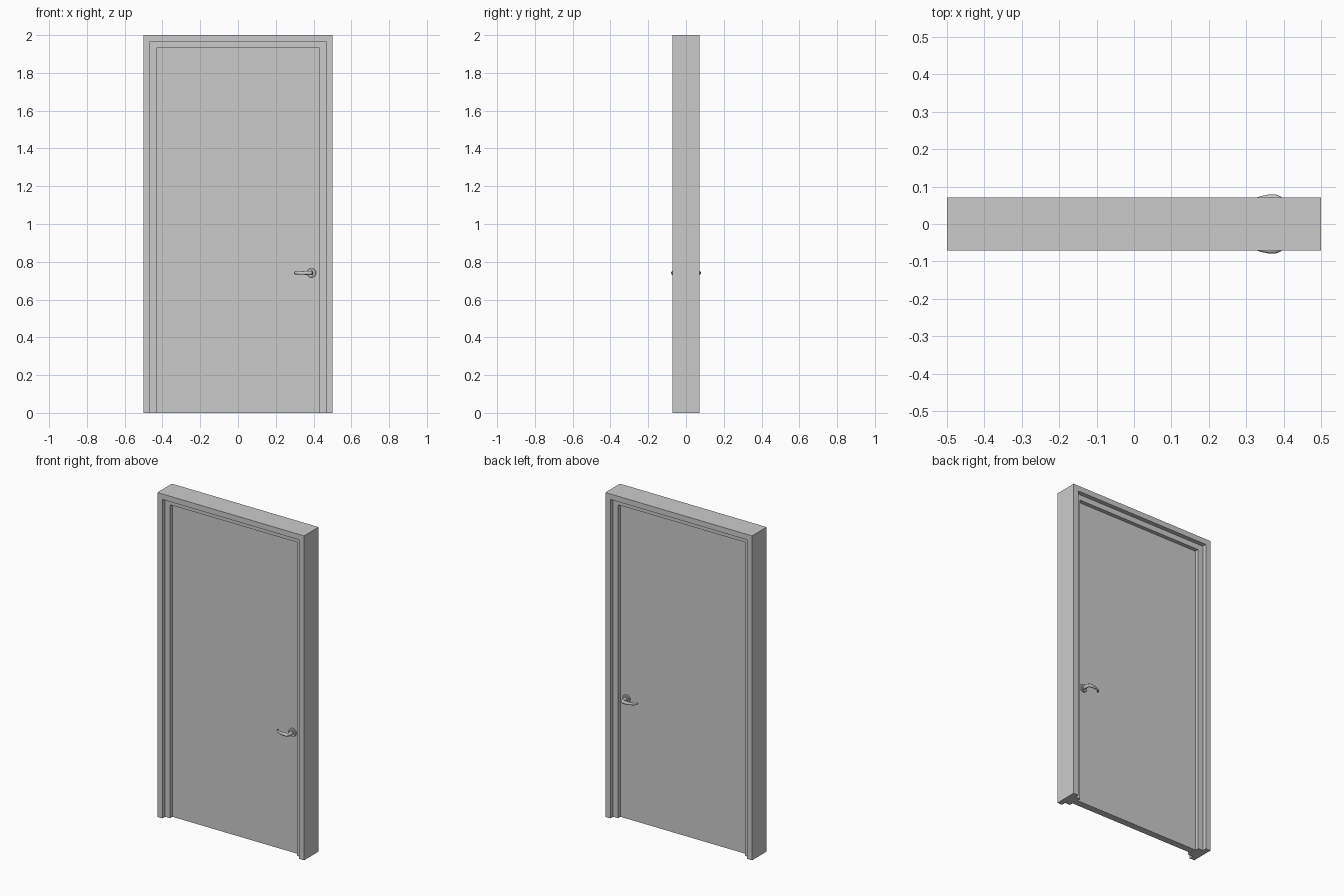
import bpy, bmesh, math
from mathutils import Vector, Matrix

if "Cube" in bpy.data.objects:
    bpy.data.objects.remove(bpy.data.objects["Cube"])

DOOR_Y = 0.021           # half thickness of the leaf
HX, HZ = 0.389, 0.741    # handle centre


def make(name, bm, smooth=False):
    bmesh.ops.recalc_face_normals(bm, faces=bm.faces)
    me = bpy.data.meshes.new(name)
    bm.to_mesh(me)
    bm.free()
    ob = bpy.data.objects.new(name, me)
    bpy.context.collection.objects.link(ob)
    if smooth:
        bpy.ops.object.select_all(action='DESELECT')
        ob.select_set(True)
        bpy.context.view_layer.objects.active = ob
        bpy.ops.object.shade_smooth_by_angle(angle=math.radians(40))
    return ob


def loft(bm, rings):
    # skin consecutive closed rings and cap both ends
    vs = [[bm.verts.new(p) for p in r] for r in rings]
    n = len(vs[0])
    for a, b in zip(vs, vs[1:]):
        for i in range(n):
            j = (i + 1) % n
            bm.faces.new((a[i], a[j], b[j], b[i]))
    bm.faces.new(vs[0])
    bm.faces.new(vs[-1])


def box(name, lo, hi):
    lo, hi = Vector(lo), Vector(hi)
    bm = bmesh.new()
    bmesh.ops.create_cube(bm, size=1)
    bmesh.ops.scale(bm, vec=hi - lo, verts=bm.verts)
    bmesh.ops.translate(bm, vec=(lo + hi) / 2, verts=bm.verts)
    return make(name, bm)


# frame: stepped profile (inset, y) swept with mitres up, across and down
half = [(0.0, 0.071), (0.034, 0.071), (0.034, 0.044), (0.068, 0.044)]
profile = half + [(i, -y) for i, y in reversed(half)]
bm = bmesh.new()
loft(bm, [
    [(-0.5 + i, y, 0) for i, y in profile],
    [(-0.5 + i, y, 2 - i) for i, y in profile],
    [(0.5 - i, y, 2 - i) for i, y in profile],
    [(0.5 - i, y, 0) for i, y in profile],
])
make("door_frame", bm)

# leaf and latch plate on its closing edge
box("door_leaf", (-0.431, -DOOR_Y, 0), (0.431, DOOR_Y, 1.931))
box("latch_plate", (0.427, -0.012, HZ - 0.018), (0.433, 0.012, HZ + 0.018))

# lever centreline: x offset, distance from y = 0, half thickness, half height
LEVER = [
    (0.000, 0.020, 0.0095, 0.0105),
    (0.000, 0.058, 0.0095, 0.0105),
    (-0.003, 0.067, 0.0095, 0.0105),
    (-0.011, 0.0705, 0.0085, 0.0105),
    (-0.030, 0.0715, 0.0070, 0.0100),
    (-0.048, 0.0690, 0.0060, 0.0090),
    (-0.064, 0.0645, 0.0050, 0.0080),
    (-0.077, 0.0580, 0.0045, 0.0075),
    (-0.085, 0.0500, 0.0040, 0.0070),
    (-0.087, 0.0420, 0.0035, 0.0060),
]


def handle(side, label):
    # rose plate with a softened rim, plus a collar
    rose = bmesh.new()
    steps = [(0.0245, 0.019), (0.0245, 0.027), (0.0225, 0.029),
             (0.0145, 0.029), (0.0140, 0.034)]
    loft(rose, [[(HX + r * math.cos(k * math.tau / 32), side * y,
                  HZ + r * math.sin(k * math.tau / 32)) for k in range(32)]
                for r, y in steps])
    make(label + "_handle_rose", rose, True)

    # curved lever with oval section
    bm = bmesh.new()
    pts = [Vector((p[0], p[1])) for p in LEVER]
    rings = []
    for k, (c, p) in enumerate(zip(pts, LEVER)):
        t = (pts[min(k + 1, len(pts) - 1)] - pts[max(k - 1, 0)]).normalized()
        nrm = Vector((t.y, -t.x))
        ring = []
        for s in range(16):
            a = s * math.tau / 16
            q = c + nrm * p[2] * math.cos(a)
            ring.append((HX + q.x, side * q.y, HZ + p[3] * math.sin(a)))
        rings.append(ring)
    loft(bm, rings)
    make(label + "_handle_lever", bm, True)


handle(-1, "front")
handle(1, "back")
